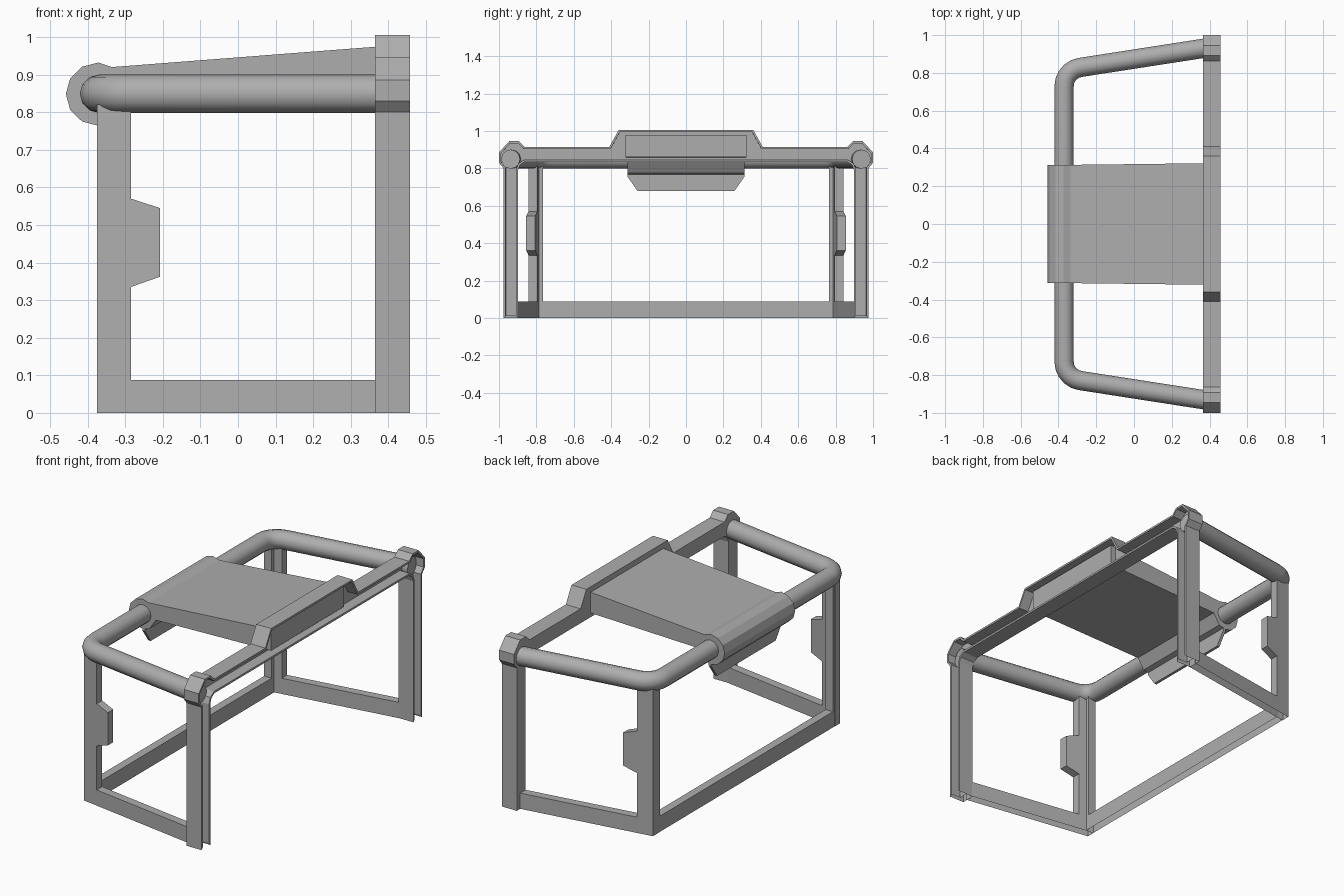
import bpy, bmesh
from math import sin, cos, radians

if "Cube" in bpy.data.objects:
    bpy.data.objects.remove(bpy.data.objects["Cube"])

grey = bpy.data.materials.new("dark_grey")
grey.diffuse_color = (.42, .42, .42, 1)
grey.use_nodes = True
grey.node_tree.nodes["Principled BSDF"].inputs["Base Color"].default_value = grey.diffuse_color


def prism(name, pts, place, a, b, recess=None, open_base=False):
    """Extrude a 2D outline between depths a and b; place(u, v, d) gives xyz.
    recess=(border, depth) hollows the face at depth b, moving it along -x."""
    bm = bmesh.new()
    near = [bm.verts.new(place(u, v, a)) for u, v in pts]
    far = [bm.verts.new(place(u, v, b)) for u, v in pts]
    bm.faces.new(near)
    cap = bm.faces.new(far)
    for i in range(len(pts)):
        bm.faces.new((near[i - 1], near[i], far[i], far[i - 1]))
    bmesh.ops.recalc_face_normals(bm, faces=bm.faces)
    if recess:
        # twice inset: first the rim, then a zero-width inset pushed inward
        bmesh.ops.inset_region(bm, faces=[cap], thickness=recess[0], use_even_offset=True)
        bmesh.ops.inset_region(bm, faces=[cap], thickness=.0005, use_even_offset=True)
        for v in cap.verts:
            v.co.x -= recess[1]
    if open_base:
        base = [f for f in bm.faces if all(v.co.z < .02 for v in f.verts)]
        bmesh.ops.delete(bm, geom=base, context="FACES_ONLY")
    me = bpy.data.meshes.new(name)
    bm.to_mesh(me)
    bm.free()
    me.materials.append(grey)
    ob = bpy.data.objects.new(name, me)
    bpy.context.collection.objects.link(ob)
    return ob


def along_x(u, v, d):
    return (d, u, v)


# channelled front arch with raised middle and faceted shoulders
half = [(.36, 1.005), (.41, .915), (.862, .915), (.893, .945), (.945, .945),
        (1.0, .885), (1.0, .83), (.975, .80), (.975, 0), (.898, 0),
        (.898, .79), (.888, .818), (.862, .835)]
outline = half + [(-y, z) for y, z in reversed(half)]
prism("front_arch", outline, along_x, .365, .457, (.011, .06), True)

# side frames: rear post, tab and bottom rail in one splayed plate
side = [(-.375, 0), (.37, 0), (.37, .088), (-.285, .088), (-.285, .335),
        (-.208, .362), (-.208, .545), (-.285, .57), (-.285, .82), (-.375, .82)]
for label, s in (("left", -1), ("right", 1)):
    prism(label + "_side_frame", side,
          lambda x, z, d, s=s: (x, s * (.828 + .158 * (x + .375) - d), z),
          0, .048, open_base=True)

# rear frame: bottom rail with short post flanges
rear = [(-.785, 0), (.785, 0), (.785, .82), (.765, .82), (.765, .088),
        (-.765, .088), (-.765, .82), (-.785, .82)]
prism("rear_frame", rear, along_x, -.374, -.328, open_base=True)

# bent top tube
path = [(.42, .938)]
cx, cy, r = -.27, .73, .10
for i in range(6):
    t = radians(99 + i * (81 / 5))
    path.append((cx + r * cos(t), cy + r * sin(t)))
path += [(x, -y) for x, y in reversed(path)]
cu = bpy.data.curves.new("top_tube", "CURVE")
cu.dimensions = "3D"
cu.bevel_depth = .051
cu.bevel_resolution = 4
cu.use_fill_caps = True
cu.materials.append(grey)
sp = cu.splines.new("POLY")
sp.points.add(len(path) - 1)
for p, (x, y) in zip(sp.points, path):
    p.co = (x, y, .849, 1)
tube = bpy.data.objects.new("top_tube", cu)
bpy.context.collection.objects.link(tube)
bpy.context.view_layer.objects.active = tube
tube.select_set(True)
bpy.ops.object.convert(target="MESH")
bpy.ops.object.shade_smooth_by_angle(angle=radians(40))

# top panel that wraps around the rear tube
panel = [(.43, .979), (-.335, .92)]
panel += [(-.372 + .086 * cos(t), .848 + .084 * sin(t))
          for t in (radians(90 + i * 30) for i in range(8))]
panel += [(-.29, .835), (.43, .86)]
prism("top_panel", panel,
      lambda x, z, d: (x, d * (.317 + .012 * x), z), -1, 1)

# tapered flap below the rear wrap
flap = [(-.312, .80), (-.312, .755), (-.26, .68), (.26, .68), (.312, .755), (.312, .80)]
prism("rear_flap", flap, along_x, -.374, -.358)
